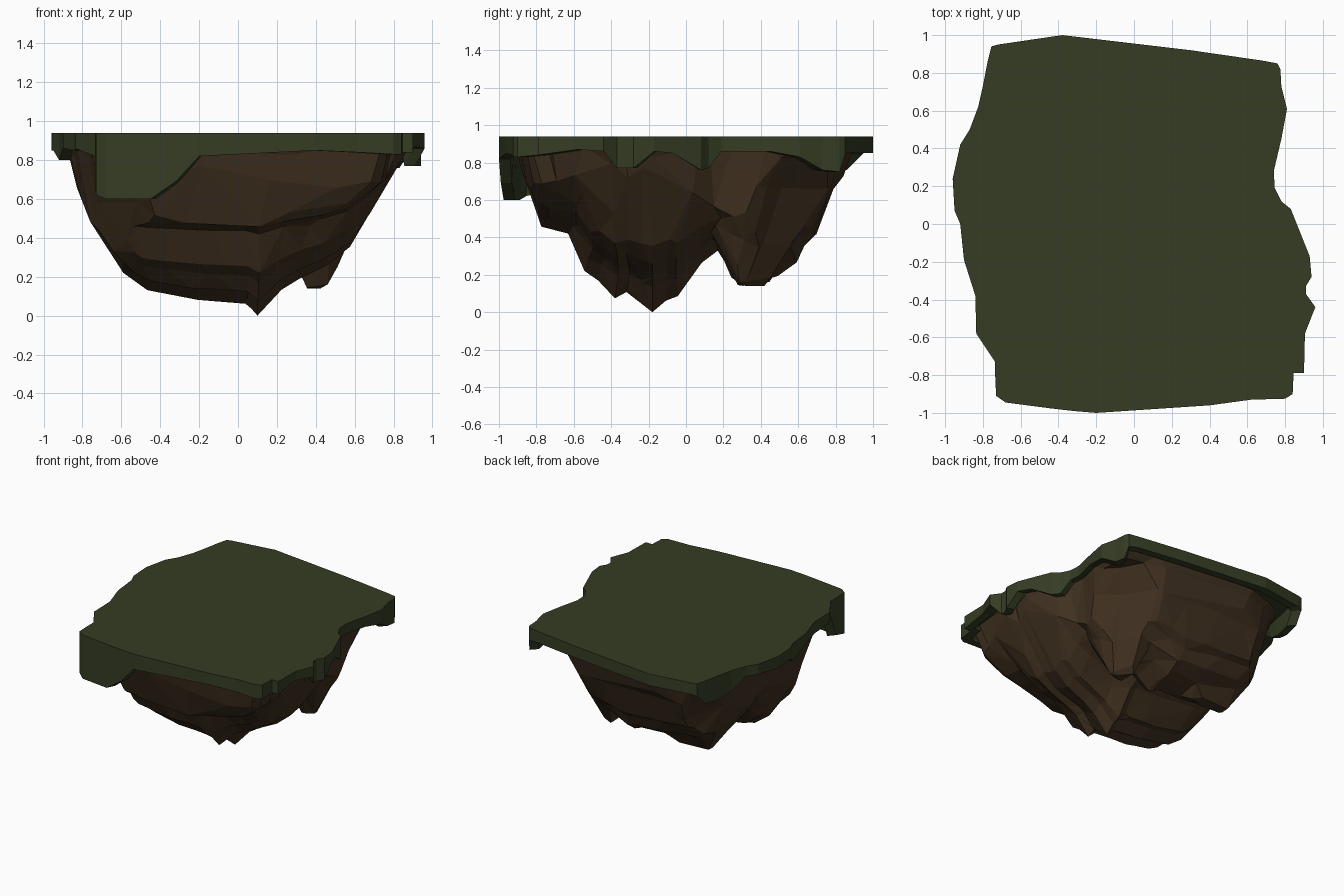
import bpy, bmesh, math, random
from mathutils import Vector

if "Cube" in bpy.data.objects:
    bpy.data.objects.remove(bpy.data.objects["Cube"])

random.seed(4)
TOP = 0.94

# Grass outline, counter-clockwise: x, y, lower edge height (low values are hanging drips)
EDGE = [
    (-.73, -.91, .62), (-.68, -.945, .60), (-.45, -.975, .60), (-.32, -.99, .69), (-.2, -1, .82),
    (.4, -.96, .85), (.62, -.93, .84), (.8, -.925, .83), (.84, -.9, .83), (.845, -.79, .84),
    (.9, -.79, .84), (.905, -.58, .87), (.96, -.44, .86), (.91, -.37, .77), (.91, -.33, .77),
    (.94, -.28, .77), (.93, -.17, .86), (.89, -.07, .85), (.83, .08, .76), (.78, .12, .77),
    (.745, .19, .86), (.74, .28, .86), (.78, .45, .86), (.81, .61, .83), (.78, .73, .76),
    (.775, .82, .75), (.76, .85, .84), (.68, .865, .85), (.3, .92, .85), (-.38, 1, .85),
    (-.72, .95, .85), (-.755, .94, .84), (-.775, .86, .76), (-.8, .73, .75), (-.825, .62, .78),
    (-.87, .5, .86), (-.92, .42, .86), (-.96, .24, .85), (-.95, .07, .85), (-.92, 0, .8),
    (-.9, -.19, .86), (-.84, -.38, .85), (-.835, -.58, .86), (-.735, -.73, .82), (-.735, -.8, .65)]

# Rock underside profiles: height across x, across y, and limits across the two diagonals
ACROSS_X = [(-.89, .82), (-.84, .64), (-.69, .36), (-.6, .22), (-.48, .13), (-.22, .08), (.05, .06),
            (.1, 0), (.16, .06), (.22, .13), (.3, .18), (.46, .26), (.57, .35), (.72, .6),
            (.82, .77), (.88, .84)]
ACROSS_Y = [(-.9, .82), (-.78, .5), (-.75, .45), (-.6, .42), (-.52, .22), (-.45, .17), (-.37, .07),
            (-.31, .11), (-.18, 0), (-.1, .07), (-.05, .07), (0, .15), (.08, .26), (.19, .34),
            (.23, .2), (.3, .13), (.42, .16), (.52, .2), (.6, .26), (.64, .36), (.69, .39),
            (.78, .65), (.92, .82)]
DIAGONAL_A = [(-.95, .83), (-.82, .58), (-.74, .34), (-.63, .2), (-.4, 0), (.48, 0), (.6, .2),
              (.67, .36), (.77, .66), (.87, .83)]
DIAGONAL_B = [(.58, 0), (.82, .33), (.87, .58), (.96, .83)]


def material(name, color):
    m = bpy.data.materials.new(name)
    m.diffuse_color = (*color, 1)
    m.use_nodes = True
    m.node_tree.nodes["Principled BSDF"].inputs["Base Color"].default_value = m.diffuse_color
    return m


def finish(bm, name, mat):
    bmesh.ops.recalc_face_normals(bm, faces=bm.faces)
    me = bpy.data.meshes.new(name)
    bm.to_mesh(me)
    bm.free()
    me.materials.append(mat)
    ob = bpy.data.objects.new(name, me)
    bpy.context.collection.objects.link(ob)
    return ob


def bridge(bm, a, b):
    n = len(a)
    for i in range(n):
        j = (i + 1) % n
        bm.faces.new((a[i], a[j], b[j], b[i]))


def lerp_table(table, v):
    if v <= table[0][0]:
        return table[0][1]
    for (a, za), (b, zb) in zip(table, table[1:]):
        if v <= b:
            return za + (zb - za) * (v - a) / (b - a)
    return table[-1][1]


# Grass slab: flat top, outer wall with drips, thin rim, recessed underside
bm = bmesh.new()
rings = []
for s, level in ((1, TOP), (1, None), (.94, None), (.92, .87)):
    rings.append([bm.verts.new((x * s, y * s, level or z)) for x, y, z in EDGE])
for a, b in zip(rings, rings[1:]):
    bridge(bm, a, b)
bm.faces.new(rings[0])
bm.faces.new(rings[-1])
finish(bm, "grass_slab", material("dark grass green", (.036, .046, .0175)))


# Rock: rings run from the lowest tip out to a rim under the grass, rounder at the back left
def rim_points(count):
    pts = []
    for x, y, _ in EDGE:
        k = (abs(x * .92 / .9) ** 3 + abs(y) ** 3) ** (1 / 3) if x < 0 < y else 1
        pts.append(Vector((x, y)) * .93 / max(1, k))
    lens = [(pts[(i + 1) % len(pts)] - p).length for i, p in enumerate(pts)]
    total, out = sum(lens), []
    for k in range(count):
        d, i = total * k / count, 0
        while d > lens[i]:
            d -= lens[i]
            i += 1
        out.append(pts[i].lerp(pts[(i + 1) % len(pts)], d / lens[i]))
    return out


def rock_height(x, y):
    f = max(.02, 1 - lerp_table(ACROSS_X, x) / .87)
    r = max(.02, 1 - lerp_table(ACROSS_Y, y) / .87)
    main = .87 * (1 - 1 / (1 / f + 1 / r - 1))

    # two smaller hanging lumps at the back right and back left
    def lump(cx, cy, wx, wy, low, sx, sy):
        dx, dy = max(0, abs(x - cx) - wx), max(0, abs(y - cy) - wy)
        return low + math.hypot(sx * dx, sy * dy)
    z = min(main, lump(.41, .37, .05, .08, .14, 2.6, 1.9),
            lump(-.35, .4, .16, .05, .16, 1.5, 1.8))
    return max(z, lerp_table(DIAGONAL_A, .82 * x + .57 * y),
               lerp_table(DIAGONAL_B, -.74 * x + .67 * y))


COUNT, STEPS = 120, 30
tip = Vector((.1, -.18))
rim = rim_points(COUNT)
# vertical flutes: random ridges and grooves around the rim
knots = [(i * COUNT / 30, random.uniform(-.05, .05)) for i in range(30)]
knots.append((COUNT, knots[0][1]))
bm = bmesh.new()
rings = []
for s in range(1, STEPS + 1):
    t = s / STEPS
    ring = []
    for i, p in enumerate(rim):
        q = tip.lerp(p, t)
        w = 1 + lerp_table(knots, i) * math.sin(math.pi * min(1, t * 1.05))
        z = rock_height(q.x * w, q.y * w)
        z = .885 + (z - .885) * min(1, (1 - t) * 15)
        ring.append(bm.verts.new((q.x, q.y, z)))
    rings.append(ring)
for a, b in zip(rings, rings[1:]):
    bridge(bm, a, b)
low = bm.verts.new((tip.x, tip.y, 0))
for i in range(COUNT):
    bm.faces.new((low, rings[0][i], rings[0][(i + 1) % COUNT]))
rock = finish(bm, "rock_underside", material("dark brown rock", (.052, .0305, .0145)))
# collapse into large irregular chiselled facets
dec = rock.modifiers.new("facets", 'DECIMATE')
dec.ratio = .085
